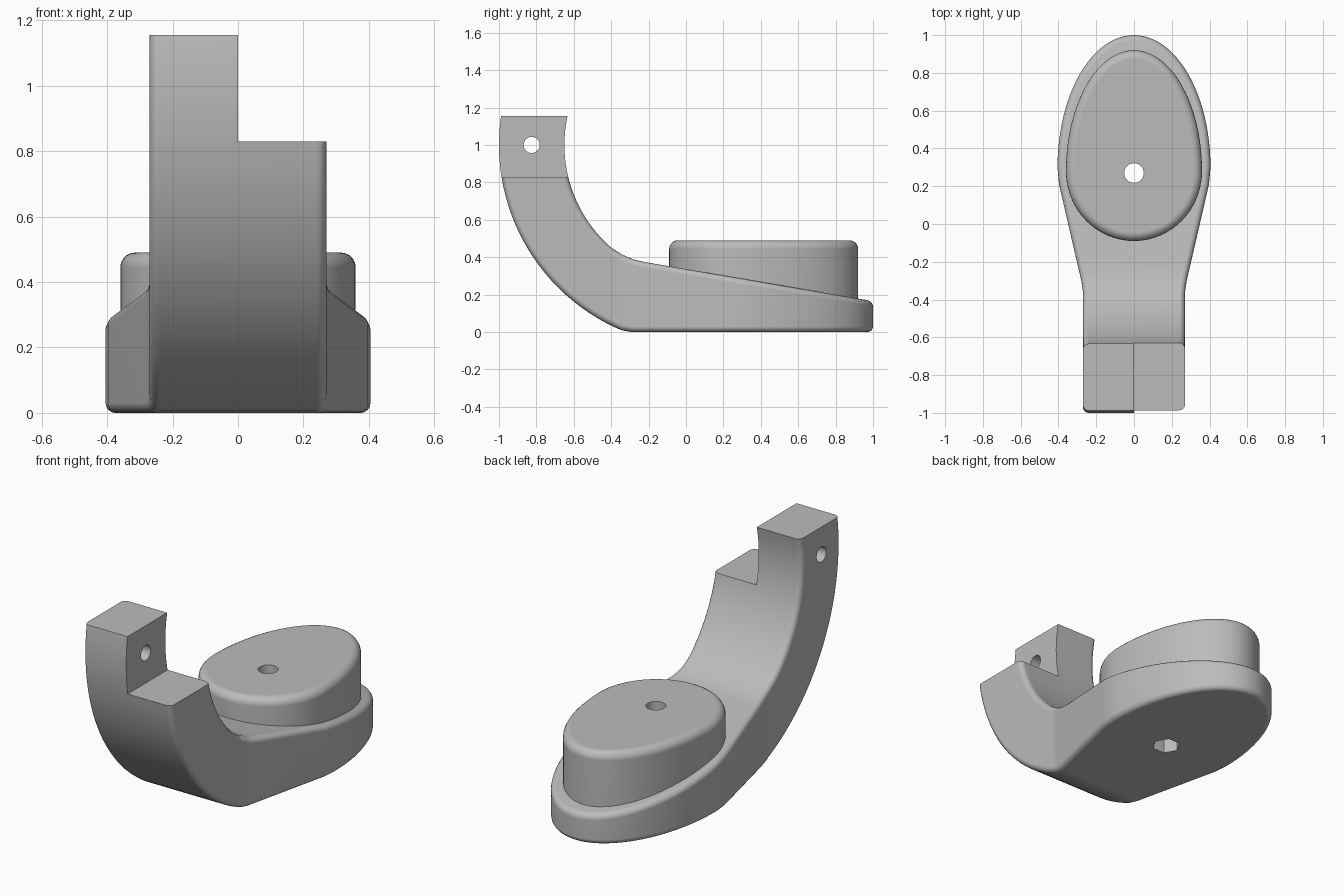
import bpy, bmesh, math
from mathutils import Vector

if "Cube" in bpy.data.objects:
    bpy.data.objects.remove(bpy.data.objects["Cube"])

grey = bpy.data.materials.new("plain grey")
grey.diffuse_color = (0.5, 0.5, 0.5, 1)
grey.use_nodes = True
grey.node_tree.nodes["Principled BSDF"].inputs["Base Color"].default_value = grey.diffuse_color


def prism(name, points, offset):
    """Extrude a closed 3D outline along an offset vector."""
    bm = bmesh.new()
    face = bm.faces.new([bm.verts.new(p) for p in points])
    ext = bmesh.ops.extrude_face_region(bm, geom=[face])
    moved = [v for v in ext["geom"] if isinstance(v, bmesh.types.BMVert)]
    bmesh.ops.translate(bm, verts=moved, vec=Vector(offset))
    bmesh.ops.recalc_face_normals(bm, faces=bm.faces[:])
    mesh = bpy.data.meshes.new(name)
    bm.to_mesh(mesh)
    bm.free()
    mesh.materials.append(grey)
    obj = bpy.data.objects.new(name, mesh)
    bpy.context.collection.objects.link(obj)
    return obj


def box(name, lo, hi):
    pts = [(lo[0], lo[1], lo[2]), (hi[0], lo[1], lo[2]),
           (hi[0], hi[1], lo[2]), (lo[0], hi[1], lo[2])]
    return prism(name, pts, (0, 0, hi[2] - lo[2]))


def ring(radius, count):
    return [(radius * math.cos(math.tau * i / count),
             radius * math.sin(math.tau * i / count)) for i in range(count)]


def activate(obj):
    bpy.ops.object.select_all(action='DESELECT')
    obj.select_set(True)
    bpy.context.view_layer.objects.active = obj


def combine(obj, other, operation):
    """Apply a boolean and remove the helper object."""
    mod = obj.modifiers.new("combine", 'BOOLEAN')
    mod.object, mod.operation, mod.solver = other, operation, 'EXACT'
    activate(obj)
    bpy.ops.object.modifier_apply(modifier=mod.name)
    bpy.data.objects.remove(other)


def round_edges(obj, width, segments=4):
    mod = obj.modifiers.new("round", 'BEVEL')
    mod.width, mod.segments = width, segments
    mod.limit_method, mod.angle_limit = 'ANGLE', math.radians(35)
    mod.use_clamp_overlap = False
    activate(obj)
    bpy.ops.object.modifier_apply(modifier=mod.name)


def arc(radius, start, end, count):
    """Arm curve in (y, z), both sides share one centre."""
    out = []
    for i in range(count + 1):
        t = start + (end - start) * i / count
        out.append((0.077 - radius * math.cos(t), 1 - radius * math.sin(t)))
    return out


# Body: curved side profile trimmed by the egg-and-stem outline
profile = arc(1.077, -0.28, 1.08, 28)
profile += [(-0.385, 0.027), (-0.34, 0.008), (-0.29, 0.0), (1.2, 0.0), (1.2, 0.131)]
profile += [(-0.22, 0.374), (-0.28, 0.388), (-0.34, 0.413)]
profile += arc(0.727, 0.855, -0.42, 24)
body = prism("body", [(-0.6, y, z) for y, z in profile], (1.2, 0, 0))

egg = [(0.405 * math.cos(math.pi * i / 48), 0.3 + 0.7 * math.sin(math.pi * i / 48))
       for i in range(49)]
stem = [(0.397, 0.21), (0.278, -0.305), (0.27, -0.36), (0.27, -1.3)]
outline = egg + [(-x, y) for x, y in stem] + stem[::-1]
combine(body, prism("outline", [(x, y, -0.5) for x, y in outline], (0, 0, 2.2)),
        'INTERSECT')
round_edges(body, 0.03)

# Egg-shaped raised pad with a rounded top rim
pad_pts = []
for i in range(80):
    a = math.tau * i / 80
    s = math.sin(a)
    pad_pts.append((0.36 * math.cos(a), 0.28 + (0.64 if s > 0 else 0.37) * s, 0.1))
pad = prism("pad", pad_pts, (0, 0, 0.39))
round_edges(pad, 0.045, 5)
combine(body, pad, 'UNION')

# Flat arm end and half-width notch
combine(body, box("top_trim", (-1, -1.5, 1.155), (1, 0, 1.6)), 'DIFFERENCE')
combine(body, box("notch", (0, -1.5, 0.83), (1, -0.3, 1.6)), 'DIFFERENCE')

# Pivot hole across the arm
combine(body, prism("pivot_hole", [(-0.5, -0.825 + a, 1.0 + b) for a, b in ring(0.043, 32)],
                    (0.8, 0, 0)), 'DIFFERENCE')

# Bolt hole through the pad with a hexagonal nut recess below
combine(body, prism("bolt_hole", [(a, 0.27 + b, -0.2) for a, b in ring(0.052, 32)],
                    (0, 0, 1)), 'DIFFERENCE')
combine(body, prism("nut_recess", [(a, 0.27 + b, -0.2) for a, b in ring(0.075, 6)],
                    (0, 0, 0.3)), 'DIFFERENCE')

# Smooth curves, crisp cut edges
activate(body)
bpy.ops.object.shade_smooth_by_angle(angle=math.radians(30))
weighted = body.modifiers.new("weighted_normals", 'WEIGHTED_NORMAL')
weighted.keep_sharp = True
